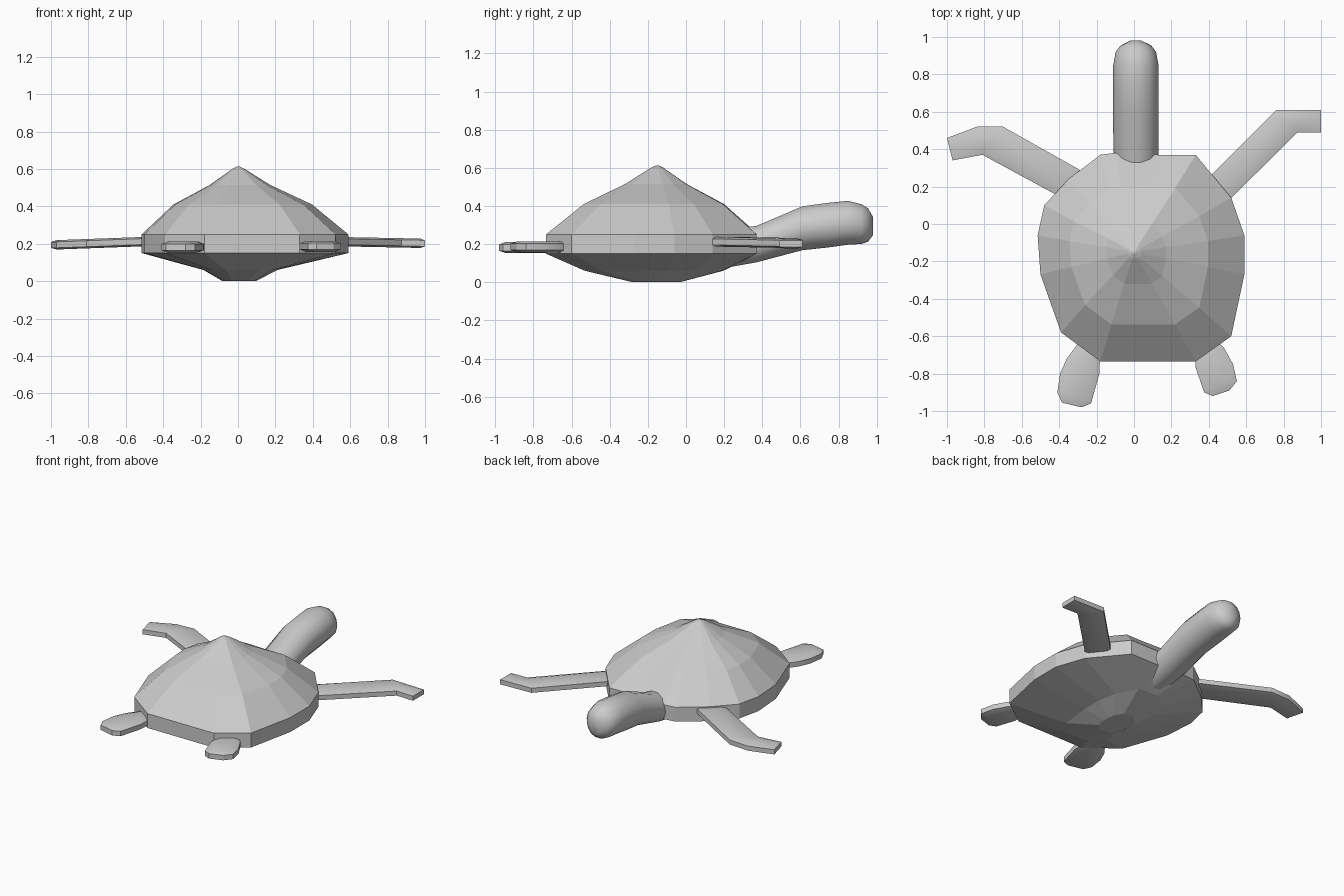
import bpy, bmesh
from math import sin, cos, tau, radians

if "Cube" in bpy.data.objects:
    bpy.data.objects.remove(bpy.data.objects["Cube"])


def finish(name, bm, smooth=None):
    bmesh.ops.recalc_face_normals(bm, faces=bm.faces[:])
    me = bpy.data.meshes.new(name)
    bm.to_mesh(me)
    bm.free()
    ob = bpy.data.objects.new(name, me)
    bpy.context.collection.objects.link(ob)
    if smooth:
        bpy.ops.object.select_all(action='DESELECT')
        ob.select_set(True)
        bpy.context.view_layer.objects.active = ob
        bpy.ops.object.shade_smooth_by_angle(angle=radians(smooth))
    return ob


def loft(name, rings, smooth=None):
    """Skin a list of equal-length point rings and cap both ends."""
    bm = bmesh.new()
    vr = [[bm.verts.new(p) for p in r] for r in rings]
    n = len(vr[0])
    for a, b in zip(vr, vr[1:]):
        for i in range(n):
            j = (i + 1) % n
            bm.faces.new((a[i], a[j], b[j], b[i]))
    bm.faces.new(vr[0])
    bm.faces.new(vr[-1])
    return finish(name, bm, smooth)


def paddle(name, outline, z_root, slope, thick, bulge):
    """Thin limb: flat outline with thickness and a slightly raised middle."""
    bm = bmesh.new()
    zc = [z_root - slope * abs(x) for x, y in outline]
    lo = [bm.verts.new((x, y, z - thick / 2)) for (x, y), z in zip(outline, zc)]
    hi = [bm.verts.new((x, y, z + thick / 2)) for (x, y), z in zip(outline, zc)]
    n = len(outline)
    for i in range(n):
        j = (i + 1) % n
        bm.faces.new((lo[i], lo[j], hi[j], hi[i]))
    caps = [bm.faces.new(lo), bm.faces.new(hi)]
    bmesh.ops.recalc_face_normals(bm, faces=bm.faces[:])
    bmesh.ops.inset_individual(bm, faces=caps, thickness=0.035, depth=bulge)
    return finish(name, bm, 30)


# Shell: one rim outline scaled about the peak for every level
rim = [(-.18, -.735), (.33, -.735), (.52, -.60), (.59, -.27), (.59, -.06),
       (.52, .14), (.33, .37), (.13, .37), (-.10, .38), (-.18, .37),
       (-.35, .24), (-.48, .10), (-.515, -.06), (-.50, -.27), (-.39, -.58)]
PEAK_Y = -.15


def level(sx, sy, z):
    return [(x * sx, PEAK_Y + (y - PEAK_Y) * sy, z) for x, y in rim]


loft("shell", [level(.16, .22, 0), level(.36, .65, .06), level(1, 1, .15),
               level(1, 1, .25), level(.67, .66, .41), level(.29, .29, .515),
               level(.06, .06, .60), level(.015, .015, .612)])

# Neck and head: (y, centre z, half width, half height)
sections = [(.02, .15, .10, .11), (.37, .20, .12, .098), (.61, .283, .122, .118),
            (.75, .300, .122, .120), (.85, .312, .121, .118),
            (.92, .305, .108, .107), (.955, .30, .082, .09), (.98, .295, .03, .05)]
N = 14
loft("head_and_neck",
     [[(.01 + w * cos(tau * i / N), y, z + h * sin(tau * i / N)) for i in range(N)]
      for y, z, w, h in sections], 40)

# Front flippers
paddle("front_flipper_left",
       [(-.22, .25), (-.70, .52), (-.84, .52), (-1, .46), (-.97, .34),
        (-.81, .37), (-.34, .115)], .23, .037, .032, .009)
paddle("front_flipper_right",
       [(.34, .19), (.76, .61), (1, .61), (1, .49), (.875, .49), (.47, .09)],
       .222, .02, .032, .009)

# Rear feet
paddle("rear_foot_left",
       [(-.27, -.60), (-.36, -.72), (-.395, -.80), (-.41, -.90), (-.385, -.955),
        (-.28, -.98), (-.23, -.96), (-.185, -.80), (-.18, -.66)],
       .182, 0, .034, .012)
paddle("rear_foot_right",
       [(.33, -.66), (.33, -.77), (.375, -.90), (.42, -.92), (.51, -.89),
        (.55, -.84), (.53, -.75), (.48, -.66), (.42, -.60)],
       .186, 0, .034, .012)
